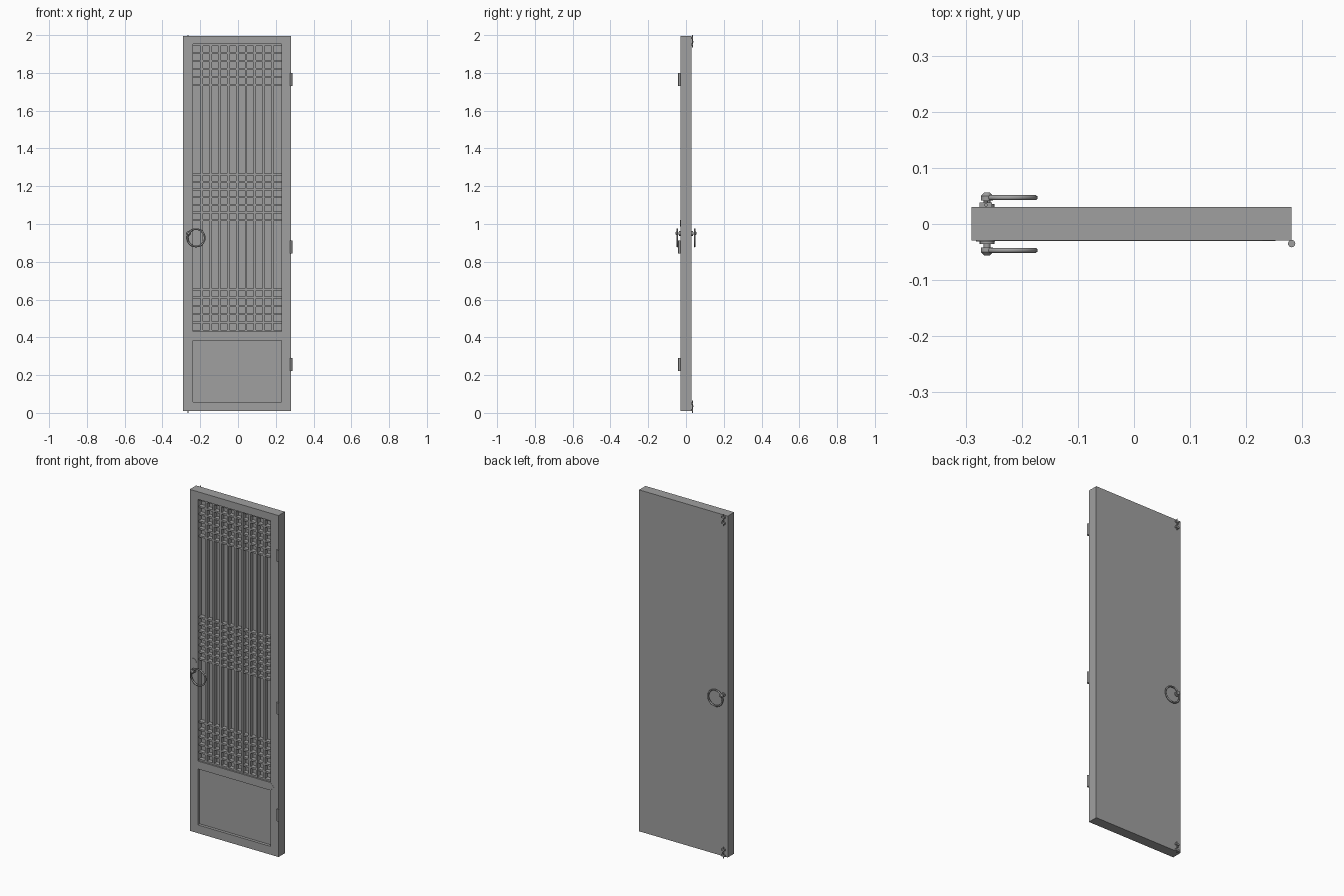
import bpy, bmesh, math
from mathutils import Matrix, Vector

cube = bpy.data.objects.get("Cube")
if cube:
    bpy.data.objects.remove(cube, do_unlink=True)

grey = bpy.data.materials.new("plain grey")
grey.use_nodes = True
colour = (0.35, 0.35, 0.35, 1)
grey.diffuse_color = colour
grey.node_tree.nodes["Principled BSDF"].inputs["Base Color"].default_value = colour


def finish(name, bm):
    bmesh.ops.recalc_face_normals(bm, faces=bm.faces)
    mesh = bpy.data.meshes.new(name)
    bm.to_mesh(mesh)
    bm.free()
    mesh.materials.append(grey)
    ob = bpy.data.objects.new(name, mesh)
    bpy.context.collection.objects.link(ob)
    return ob


def add_box(bm, x, y, z):
    """Box between pairs of limits."""
    size = Matrix.Diagonal((x[1] - x[0], y[1] - y[0], z[1] - z[0], 1))
    mid = Matrix.Translation([sum(v) / 2 for v in (x, y, z)])
    bmesh.ops.create_cube(bm, size=1, matrix=mid @ size)


def add_rod(bm, start, end, r1, r2=None, sides=16):
    a, b = Vector(start), Vector(end)
    turn = (b - a).to_track_quat('Z', 'Y').to_matrix().to_4x4()
    bmesh.ops.create_cone(bm, cap_ends=True, segments=sides, radius1=r1,
                          radius2=r1 if r2 is None else r2, depth=(b - a).length,
                          matrix=Matrix.Translation((a + b) / 2) @ turn)


def smooth(ob):
    bpy.ops.object.select_all(action='DESELECT')
    ob.select_set(True)
    bpy.context.view_layer.objects.active = ob
    bpy.ops.object.shade_smooth_by_angle(angle=math.radians(40))


LEFT, RIGHT = -0.238, 0.229      # opening limits
FRONT, BACK = -0.029, 0.03

# Door leaf with one tall recess, lofted through four rectangles
bm = bmesh.new()
outer, inner = (-0.29, 0.281, 0.01, 1.996), (LEFT, RIGHT, 0.058, 1.952)
rings = []
for (x0, x1, z0, z1), y in ((outer, BACK), (outer, FRONT), (inner, FRONT), (inner, 0.004)):
    rings.append([bm.verts.new((x, y, z)) for x, z in ((x0, z0), (x1, z0), (x1, z1), (x0, z1))])
for a, b in zip(rings, rings[1:]):
    for i in range(4):
        j = (i + 1) % 4
        bm.faces.new((a[i], a[j], b[j], b[i]))
bm.faces.new(rings[0])
bm.faces.new(rings[-1])
finish("door_leaf", bm)

# Lower panel
bm = bmesh.new()
add_box(bm, (LEFT, RIGHT), (-0.012, 0.006), (0.058, 0.39))
finish("lower_panel", bm)

# Middle rail with pointed ends
bm = bmesh.new()
outline = ((-0.262, 0.407), (LEFT, 0.384), (RIGHT, 0.384), (0.252, 0.407), (RIGHT, 0.43), (LEFT, 0.43))
face = bm.faces.new([bm.verts.new((x, FRONT - 0.001, z)) for x, z in outline])
made = bmesh.ops.extrude_face_region(bm, geom=[face])
bmesh.ops.translate(bm, vec=(0, 0.034, 0),
                    verts=[v for v in made["geom"] if isinstance(v, bmesh.types.BMVert)])
finish("middle_rail", bm)

# Vertical lattice bars
bm = bmesh.new()
pitch = (RIGHT - LEFT) / 10
for i in range(1, 10):
    x = LEFT + i * pitch
    add_box(bm, (x - 0.006, x + 0.006), (-0.021, 0.005), (0.43, 1.952))
finish("lattice_uprights", bm)

# Horizontal lattice bars in three bands
bm = bmesh.new()
for low, high, count in ((0.434, 0.654, 6), (1.02, 1.263, 7), (1.735, 1.948, 6)):
    for i in range(count):
        z = low + (high - low) * i / (count - 1)
        add_box(bm, (LEFT, RIGHT), (-0.0205, 0.005), (z - 0.005, z + 0.005))
finish("lattice_crossbars", bm)

# Hinge barrels
for name, z in (("bottom", 0.257), ("middle", 0.878), ("top", 1.765)):
    bm = bmesh.new()
    add_rod(bm, (0.281, -0.035, z - 0.034), (0.281, -0.035, z + 0.034), 0.0065)
    smooth(finish(name + "_hinge", bm))

# Ring pulls on both faces
for name, s in (("front", -1), ("back", 1)):
    bm = bmesh.new()
    px, pz = -0.262, 0.95
    add_rod(bm, (px, s * 0.028, pz), (px, s * 0.036, pz), 0.013)
    add_rod(bm, (px, s * 0.034, pz), (px, s * 0.044, pz), 0.006)
    add_rod(bm, (px, s * 0.042, pz), (px, s * 0.05, pz), 0.011)
    add_rod(bm, (px, s * 0.05, pz), (px, s * 0.056, pz), 0.011, 0.005)
    smooth(finish(name + "_pull_mount", bm))
    bpy.ops.mesh.primitive_torus_add(major_segments=40, minor_segments=10,
                                     major_radius=0.046, minor_radius=0.0045,
                                     location=(-0.222, s * 0.047, 0.927),
                                     rotation=(math.pi / 2, 0, 0))
    ring = bpy.context.object
    ring.name = name + "_pull_ring"
    ring.data.materials.append(grey)
    smooth(ring)

# Thin lock plate above the front pull
bm = bmesh.new()
add_rod(bm, (-0.265, -0.028, 1.003), (-0.265, -0.031, 1.003), 0.017)
smooth(finish("lock_plate", bm))

# Sliding bolts at the back, reaching past both ends of the leaf
for name, end, s in (("top", 2.0, -1), ("bottom", 0.0, 1)):
    bm = bmesh.new()
    x, y = -0.264, 0.034
    add_rod(bm, (x, y, end), (x, y, end + s * 0.065), 0.003, sides=12)
    for d in (0.016, 0.05):
        z = end + s * d
        add_box(bm, (x - 0.011, x + 0.011), (0.029, 0.038), (z - 0.005, z + 0.005))
    z = end + s * 0.034
    add_rod(bm, (x, y, z), (x, y + 0.007, z), 0.004, sides=12)
    smooth(finish(name + "_bolt", bm))
